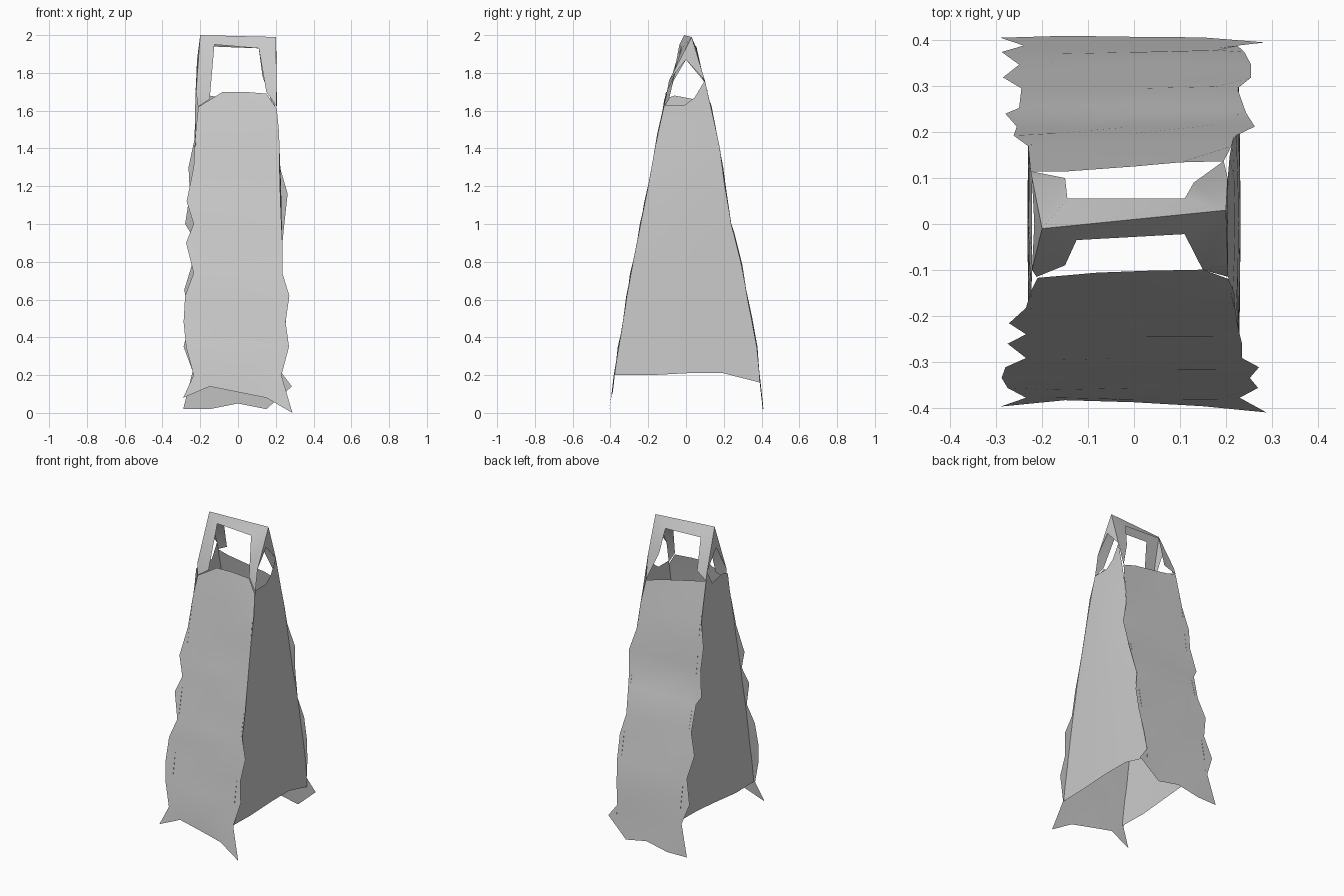
import bpy, math

cloth = bpy.data.materials.new("grey_cloth")
cloth.diffuse_color = (0.6, 0.6, 0.6, 1)

# Outline of the garment in the y-z plane: (z, front y, back y)
PROFILE = [(0.0, -0.41, 0.407), (0.2, -0.378, 0.39), (0.33, -0.36, 0.378),
           (0.78, -0.285, 0.295), (1.0, -0.24, 0.24), (1.2, -0.2, 0.205),
           (1.4, -0.165, 0.18), (1.63, -0.115, 0.13), (1.76, -0.09, 0.1)]


def depth(z, side):
    """Interpolated y of the front (1) or back (2) panel at height z."""
    for a, b in zip(PROFILE, PROFILE[1:]):
        if z <= b[0]:
            t = (z - a[0]) / (b[0] - a[0])
            return a[side] + t * (b[side] - a[side])
    return PROFILE[-1][side]


def make(name, verts, faces):
    mesh = bpy.data.meshes.new(name)
    mesh.from_pydata(verts, [], faces)
    mesh.materials.append(cloth)
    obj = bpy.data.objects.new(name, mesh)
    bpy.context.collection.objects.link(obj)
    bpy.ops.object.select_all(action='DESELECT')
    bpy.context.view_layer.objects.active = obj
    obj.select_set(True)
    bpy.ops.object.shade_smooth_by_angle(angle=math.radians(25))
    return obj


def grid_faces(rows, cols, flip):
    out = []
    for r in range(rows - 1):
        for c in range(cols - 1):
            i = r * cols + c
            q = [i, i + 1, i + cols + 1, i + cols]
            out.append(q[::-1] if flip else q)
    return out


def wide_panel(name, side, hem, rows, top):
    """Long panel with ragged edges; rows are (z, left x, right x),
    hem and top are lists of (x, z) across the panel."""
    table = [hem]
    for z, left, right in rows:
        table.append([(left, z), (-0.18, z), (0, z), (0.18, z), (right, z)])
    table.append(top)
    verts = []
    for r, row in enumerate(table):
        for c, (x, z) in enumerate(row):
            ripple = 0.005 * math.sin(r * 2.1 + c) if 0 < c < 4 else 0
            verts.append((x, depth(z, side) + ripple, z))
    make(name, verts, grid_faces(len(table), 5, side == 2))


# Front panel with torn edges
wide_panel("front_panel", 1,
           [(-0.29, 0.08), (-0.15, 0.14), (0, 0.11), (0.15, 0.08), (0.288, 0.0)],
           [(0.2, -0.235, 0.23), (0.35, -0.275, 0.27), (0.48, -0.288, 0.252),
            (0.62, -0.28, 0.272), (0.74, -0.235, 0.235), (0.9, -0.275, 0.235),
            (1.0, -0.235, 0.23), (1.12, -0.272, 0.225), (1.3, -0.235, 0.22),
            (1.48, -0.225, 0.218)],
           [(-0.21, 1.62), (-0.08, 1.7), (0.03, 1.7), (0.15, 1.69), (0.205, 1.61)])

# Back panel with torn edges
wide_panel("back_panel", 2,
           [(-0.29, 0.02), (-0.15, 0.02), (0, 0.05), (0.15, 0.02), (0.285, 0.14)],
           [(0.22, -0.24, 0.225), (0.35, -0.288, 0.24), (0.5, -0.25, 0.255),
            (0.65, -0.285, 0.255), (0.78, -0.245, 0.225), (0.95, -0.25, 0.24),
            (1.0, -0.28, 0.245), (1.16, -0.255, 0.263), (1.3, -0.262, 0.222),
            (1.45, -0.23, 0.212)],
           [(-0.225, 1.7), (-0.15, 1.68), (0, 1.65), (0.1, 1.63), (0.195, 1.6)])


# Side panels, slightly bowed, narrowing at the top, with an uneven top edge
def side_panel(name, sign, hem, top, top_x):
    heights = [None, 0.35, 0.6, 0.8, 1.0, 1.2, 1.4, 1.55, None]
    verts = []
    for r, h in enumerate(heights):
        for c in range(5):
            z = hem[c] if r == 0 else top[c] if r == 8 else h
            f, b = depth(z, 1), depth(z, 2)
            if r == 8:
                f, b = -0.115, 0.1
            bow = 0.006 * math.sin(math.pi * c / 4) * (r < 7)
            x = 0.226 - (0.226 - top_x) * min(1, max(0, z - 1.1) / 0.55) + bow
            verts.append((sign * x, f + (b - f) * c / 4, z))
    make(name, verts, grid_faces(9, 5, sign < 0))


side_panel("right_side_panel", 1, [0.2, 0.2, 0.21, 0.21, 0.16],
           [1.63, 1.63, 1.63, 1.67, 1.76], 0.204)
side_panel("left_side_panel", -1, [0.2, 0.2, 0.22, 0.235, 0.235],
           [1.66, 1.68, 1.67, 1.66, 1.75], 0.222)

# Top loop: a folded strap with four legs and an arch on each side
verts = [(-0.2, -0.01, 2.0), (0.2, 0.03, 1.99),            # ridge
         (-0.125, -0.035, 1.95), (0.11, -0.022, 1.93),     # front lower edge
         (-0.145, 0.055, 1.94), (0.11, 0.055, 1.93),       # back lower edge
         (-0.15, -0.09, 1.66), (-0.222, -0.1, 1.7),        # front left foot
         (0.15, -0.1, 1.7), (0.204, -0.09, 1.76),          # front right foot
         (-0.15, 0.1, 1.74), (-0.222, 0.1, 1.75),          # back left foot
         (0.13, 0.09, 1.78), (0.204, 0.1, 1.76),           # back right foot
         (-0.217, 0.0, 1.87), (0.204, 0.0, 1.87),          # side arch tops
         (-0.212, -0.115, 1.62), (0.205, -0.115, 1.62),    # front seam ends
         (-0.225, 0.115, 1.7), (0.195, 0.137, 1.6)]        # back seam ends
faces = [(0, 2, 3, 1), (0, 1, 5, 4),
         (0, 7, 6, 2), (7, 16, 6), (1, 3, 8, 9), (9, 8, 17),
         (0, 4, 10, 11), (1, 13, 12, 5), (11, 10, 18), (13, 19, 12),
         (0, 14, 7), (0, 11, 14), (1, 9, 15), (1, 15, 13)]
make("top_strap", verts, faces)
